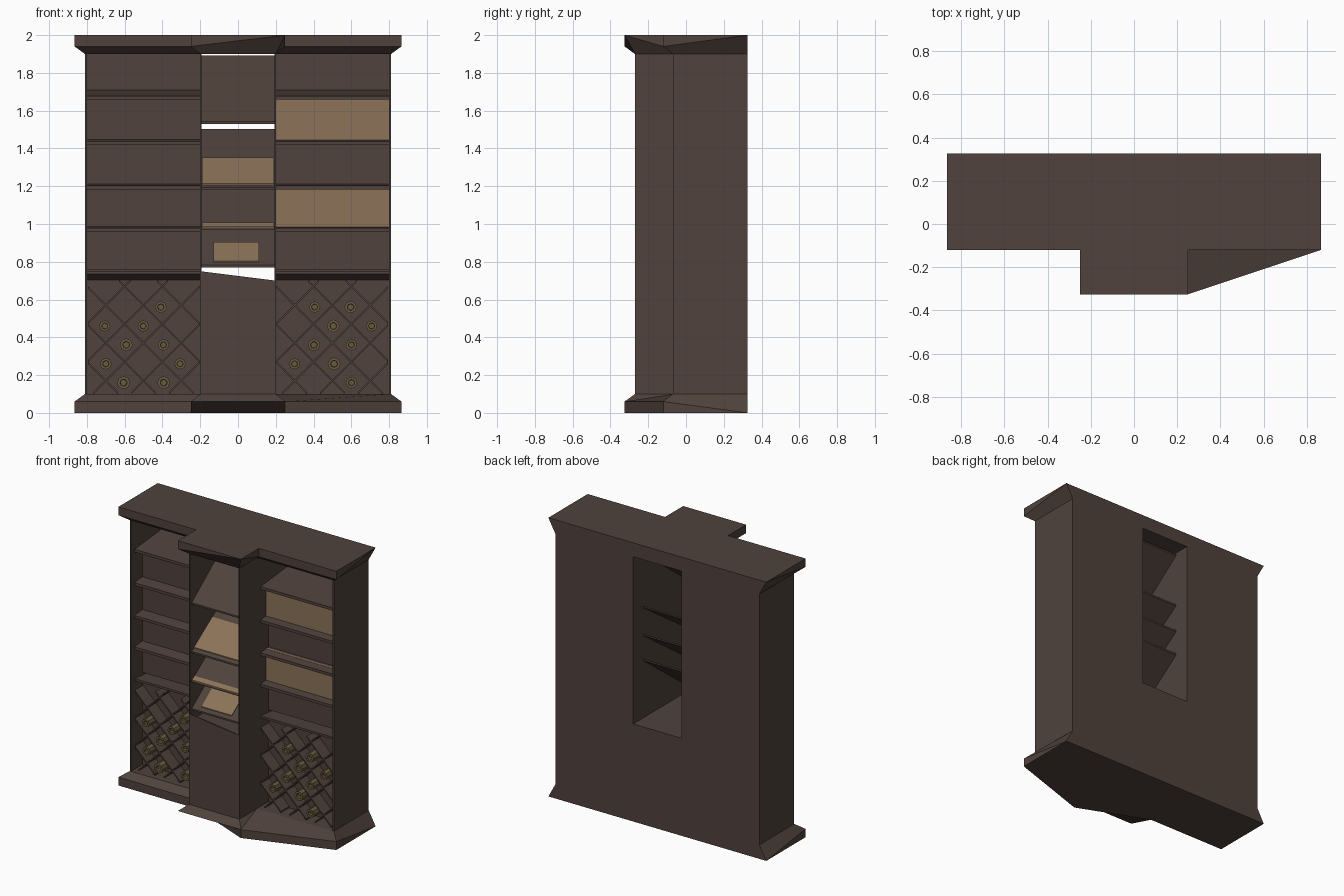
import bpy, bmesh, math, random

random.seed(4)
old = bpy.data.objects.get("Cube")
if old:
    bpy.data.objects.remove(old, do_unlink=True)


def material(name, rgb):
    m = bpy.data.materials.new(name)
    m.use_nodes = True
    m.diffuse_color = (*rgb, 1)
    bsdf = m.node_tree.nodes["Principled BSDF"]
    bsdf.inputs["Base Color"].default_value = (*rgb, 1)
    bsdf.inputs["Roughness"].default_value = 0.9
    return m


WOOD = material("dark wood", (0.080, 0.055, 0.046))
PAPER = material("tan paper", (0.262, 0.172, 0.098))
SCROLL = material("old scroll", (0.145, 0.103, 0.050))


def finish(name, bm, mat):
    bmesh.ops.remove_doubles(bm, verts=bm.verts, dist=0.0005)
    bmesh.ops.recalc_face_normals(bm, faces=bm.faces)
    me = bpy.data.meshes.new(name)
    bm.to_mesh(me)
    bm.free()
    me.materials.append(mat)
    ob = bpy.data.objects.new(name, me)
    bpy.context.collection.objects.link(ob)
    return ob


def loft(name, rings, mat):
    """Skin a stack of rings and cap both ends; repeated points collapse."""
    bm = bmesh.new()
    rows = [[bm.verts.new(p) for p in ring] for ring in rings]
    n = len(rows[0])
    for a, b in zip(rows, rows[1:]):
        for i in range(n):
            j = (i + 1) % n
            bm.faces.new((a[i], a[j], b[j], b[i]))
    bm.faces.new(rows[0])
    bm.faces.new(rows[-1])
    return finish(name, bm, mat)


def prism_x(name, yz, x0, x1, mat=WOOD):
    return loft(name, [[(x, y, z) for y, z in yz] for x in (x0, x1)], mat)


def prism_y(name, xz, y0, y1, mat=WOOD):
    return loft(name, [[(x, y, z) for x, z in xz] for y in (y0, y1)], mat)


def box(name, x0, x1, y0, y1, z0, z1, mat=WOOD):
    return prism_x(name, [(y0, z0), (y1, z0), (y1, z1), (y0, z1)], x0, x1, mat)


def outline(side, mid, front, centre, z):
    """Stepped plan: two wings and a projecting centre."""
    b = 0.325
    plan = [(-side, b), (-side, front), (-mid, front), (-mid, centre),
            (mid, centre), (mid, front), (side, front), (side, b)]
    return [(x, y, z) for x, y in plan]


BL, FL, NL, CL, CR, NR, FR, BR = range(8)


def body_ring(z):
    return outline(0.81, 0.2, -0.07, -0.27, z)


def wide_ring(z):
    return outline(0.865, 0.25, -0.12, -0.325, z)


# Plinth, with its right-hand step cut across diagonally
low, mid = wide_ring(0), wide_ring(0.06)
low[CL], low[NR] = low[NL], low[CR]
mid[NR], mid[BL], mid[BR] = mid[CR], low[BL], low[BR]
loft("plinth", [low, mid, body_ring(0.1)], WOOD)

# Cornice, tapering to nothing at the back corners
top, lip = wide_ring(2), wide_ring(1.94)
for i in (BL, BR, CR):
    lip[i] = top[i]
loft("cornice", [body_ring(1.9), lip, top], WOOD)

# Carcass: upright panels, back panels and the lower centre cupboard
for s, side in ((-1, "left_bay"), (1, "right_bay")):
    def span(a, b):
        return sorted((s * a, s * b))
    box(side + "_outer_wall", *span(0.80, 0.81), -0.07, 0.325, 0.1, 1.9)
    box(side + "_inner_wall", *span(0.192, 0.2), -0.27, 0.325, 0.1, 1.9)
    box(side + "_back", *span(0.2, 0.80), 0.31, 0.325, 0.1, 1.9)

    # Shelves, rising slightly toward the back
    for i, z in enumerate((1.67, 1.43, 1.195, 0.97)):
        prism_x(f"{side}_shelf_{i}",
                [(-0.03, z - 0.012), (-0.03, z + 0.008),
                 (0.31, z + 0.04), (0.31, z + 0.02)], *span(0.2, 0.80))
    # Rows standing on the shelves
    for i, (z0, z1) in enumerate(((1.445, 1.66), (1.21, 1.42), (0.98, 1.19), (0.76, 0.96))):
        paper = s > 0 and i in (0, 2)
        y = 0.03 if paper else 0.06
        box(f"{side}_row_{i}", *span(0.2, 0.80), y, y + 0.02, z0, z1 + 0.02,
            PAPER if paper else WOOD)

    # Ledge over the scroll rack
    prism_x(side + "_rack_ledge", [(-0.03, 0.735), (-0.03, 0.75), (0.31, 0.72), (0.1, 0.69)],
            *span(0.2, 0.80))
    box(side + "_rack_back", *span(0.2, 0.80), 0.06, 0.08, 0.1, 0.72)

    # Diagonal lattice
    x0, x1 = span(0.205, 0.795)
    z0, z1 = 0.105, 0.70
    w = 0.006
    for d in (-1, 1):
        for k in range(-10, 10):
            c = 0.07 + 0.2 * k               # plank lies on z = d * x + c
            ends = sorted(((z0 - c) / d, (z1 - c) / d))
            a, b = max(x0, ends[0]), min(x1, ends[1])
            if b - a < 0.03:
                continue
            za, zb = d * a + c, d * b + c
            prism_y(f"{side}_lattice",
                    [(a, za - w), (b, zb - w), (b, zb + w), (a, za + w)], -0.035, 0.06)

    # Rolled scrolls lying in the lattice cells
    if s < 0:
        cells = [(7, 4), (5, 4), (4, 5), (6, 3), (4, 3), (7, 2), (3, 2), (6, 1), (4, 1)]
    else:
        cells = [(4, 5), (6, 5), (5, 4), (7, 4), (4, 3), (6, 3), (3, 2), (5, 2), (6, 1)]
    for cx, cz in cells:
        x, z = s * cx / 10, cz / 10 + 0.07
        x += random.uniform(-0.01, 0.01)
        r = random.uniform(0.029, 0.035)
        rings = []
        for y, f in ((0.06, 1), (-0.04, 1), (-0.04, 0.55), (0.0, 0.5)):
            rings.append([(x + r * f * math.cos(t * math.tau / 8), y,
                           z - 0.01 + r * f * math.sin(t * math.tau / 8)) for t in range(8)])
        loft(side + "_scroll", rings, SCROLL)

# Centre cupboard: slanted front, floor and lower back
prism_y("cupboard_front", [(-0.2, 0.1), (0.2, 0.1), (0.2, 0.70), (-0.2, 0.75)], -0.27, -0.26)
box("cupboard_floor", -0.192, 0.192, -0.26, 0.325, 0.69, 0.70)
box("cupboard_back", -0.2, 0.2, 0.31, 0.325, 0.1, 0.70)

# Sloping display boards, with paper sheets lying on some of them
Y0, Y1, T = -0.25, 0.21, 0.012


def slanted(name, z0, z1, f0, f1, xa, xb, lift, thick, mat):
    def at(f, up):
        return (Y0 + (Y1 - Y0) * f, z0 + (z1 - z0) * f + up)
    prism_x(name, [at(f0, lift), at(f1, lift), at(f1, lift + thick), at(f0, lift + thick)],
            xa, xb, mat)


boards = [(1.53, 1.88, None), (1.18, 1.49, (0.05, 0.5, -0.19, 0.19)),
          (0.97, 1.29, (0, 0.06, -0.19, 0.19)), (0.77, 1.11, (0.05, 0.34, -0.13, 0.11))]
for i, (z0, z1, sheet) in enumerate(boards):
    slanted(f"display_board_{i}", z0, z1, 0, 1, -0.192, 0.192, 0, T, WOOD)
    if sheet:
        slanted(f"display_sheet_{i}", z0, z1, *sheet, T, 0.006, PAPER)
